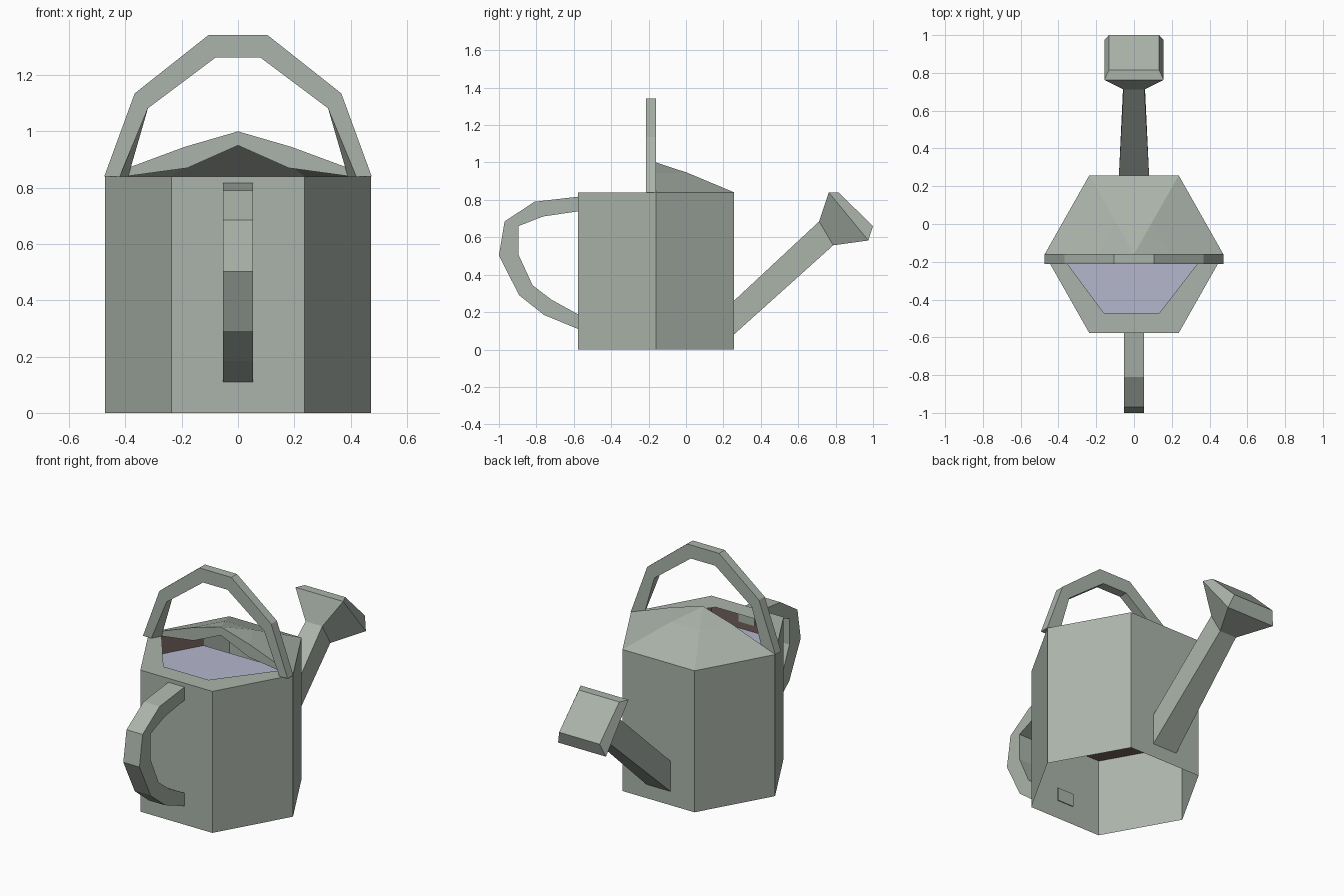
import bpy, bmesh, math

if "Cube" in bpy.data.objects:
    bpy.data.objects.remove(bpy.data.objects["Cube"])


def material(name, rgb):
    m = bpy.data.materials.new(name)
    m.diffuse_color = (*rgb, 1)
    m.use_nodes = True
    m.node_tree.nodes["Principled BSDF"].inputs["Base Color"].default_value = m.diffuse_color
    return m


GREEN = material("sage_green", (0.405, 0.455, 0.405))
WATER = material("pale_lavender", (0.46, 0.465, 0.60))
BROWN = material("dark_brown", (0.17, 0.12, 0.105))
CY, R, TOP = -0.16, 0.473, 0.84
STRETCH = 1.02  # body is slightly deeper than a regular hexagon


def build(name, verts, faces, mat, fix=True):
    me = bpy.data.meshes.new(name)
    me.from_pydata(verts, [], faces)
    me.materials.append(mat)
    if fix:
        bm = bmesh.new()
        bm.from_mesh(me)
        bmesh.ops.recalc_face_normals(bm, faces=bm.faces)
        bm.to_mesh(me)
        bm.free()
    ob = bpy.data.objects.new(name, me)
    bpy.context.collection.objects.link(ob)
    return ob


def loft(name, rings, mat, cap_start=True, cap_end=True):
    n = len(rings[0])
    verts = [p for ring in rings for p in ring]
    faces = [(k * n + i, k * n + (i + 1) % n, (k + 1) * n + (i + 1) % n, (k + 1) * n + i)
             for k in range(len(rings) - 1) for i in range(n)]
    if cap_start:
        faces.append(tuple(range(n)))
    if cap_end:
        faces.append(tuple(range((len(rings) - 1) * n, len(rings) * n)))
    return build(name, verts, faces, mat)


def hexagon(z, r=R):
    return [(r * math.cos(i * math.pi / 3), CY + STRETCH * r * math.sin(i * math.pi / 3), z)
            for i in range(6)]


# body: hexagonal wall, open underneath
loft("body_wall", [hexagon(0), hexagon(TOP)], GREEN, False, False)

# front half of the top rim around the filling hole
h = hexagon(TOP)
outer = [h[3], h[4], h[5], h[0]]
inner = [(-0.39, CY, TOP), (-0.16, -0.47, TOP), (0.135, -0.47, TOP), (0.375, CY, TOP)]
build("top_rim", outer + inner, [(i, i + 1, i + 5, i + 4) for i in range(3)], GREEN, False)

# back hood: faceted half cone, with a flat band facing the hole
mid = [(x * 0.4, CY + (y - CY) * 0.4, 0.945) for x, y, z in h[:4]]
hood = [(0, CY, 1.0)] + mid + h[:4]
build("hood", hood,
      [(0, i + 1, i + 2) for i in range(3)] + [(i + 1, i + 5, i + 6, i + 2) for i in range(3)],
      GREEN, False)
arch_out = [h[3], mid[3], (0, CY, 1.0), mid[0], h[0]]
arch_in = [(-0.40, CY, TOP), (-0.18, CY, 0.87), (0, CY, 0.95), (0.18, CY, 0.87), (0.40, CY, TOP)]
build("hood_band", arch_out + arch_in, [(i, i + 5, i + 6, i + 1) for i in range(4)], GREEN, False)


# brown lining and water: the hexagon cut straight across towards the back
def basin(z, r, cut=0.68):
    p = hexagon(z, r)

    def lerp(a, b):
        return tuple(u + (v - u) * cut for u, v in zip(a, b))
    return [lerp(p[3], p[2]), p[3], p[4], p[5], p[0], lerp(p[0], p[1])]


build("lining", basin(0.458, R - 0.005) + basin(TOP - 0.004, R - 0.005),
      [tuple(reversed(range(6)))] + [(i + 1, i, i + 6, i + 7) for i in range(5)], BROWN, False)
build("water", basin(0.70, R - 0.006), [tuple(range(6))], WATER, False)

# carrying handle over the top
out_half = [(0.475, 0.84), (0.367, 1.135), (0.105, 1.342)]
in_half = [(0.405, 0.84), (0.32, 1.082), (0.08, 1.262)]


def mirror(half):
    return half + [(-x, z) for x, z in reversed(half)]


rings = []
for (xo, zo), (xi, zi) in zip(mirror(out_half), mirror(in_half)):
    s = math.copysign(0.015 if zo == 0.84 else 0, xi)
    rings.append([(xo, -0.213, zo), (xo, CY, zo), (xi - s, CY, zi), (xi + s, -0.213, zi)])
loft("top_handle", rings, GREEN)

# side handle on the front, its ends just inside the wall
out_path = [(-0.568, 0.818), (-0.81, 0.79), (-0.97, 0.685), (-1.0, 0.503),
            (-0.893, 0.291), (-0.76, 0.185), (-0.568, 0.106)]
in_path = [(-0.568, 0.74), (-0.765, 0.711), (-0.895, 0.66), (-0.895, 0.506),
           (-0.82, 0.343), (-0.72, 0.267), (-0.568, 0.183)]
W = 0.053
loft("front_handle",
     [[(-W, a, b), (W, a, b), (W, c, d), (-W, c, d)] for (a, b), (c, d) in zip(out_path, in_path)],
     GREEN)


# spout and sprinkler head: square sections, given as top point, bottom point, half width
def section(top, bottom, w):
    return [(-w, *top), (w, *top), (w, *bottom), (-w, *bottom)]


neck = section((0.712, 0.685), (0.787, 0.557), 0.055)
loft("spout", [section((0.256, 0.26), (0.256, 0.08), 0.08), neck], GREEN, False, False)
loft("sprinkler_head",
     [neck, section((0.763, 0.84), (0.975, 0.583), 0.157), section((0.815, 0.84), (1.0, 0.66), 0.133)],
     GREEN, False, True)
